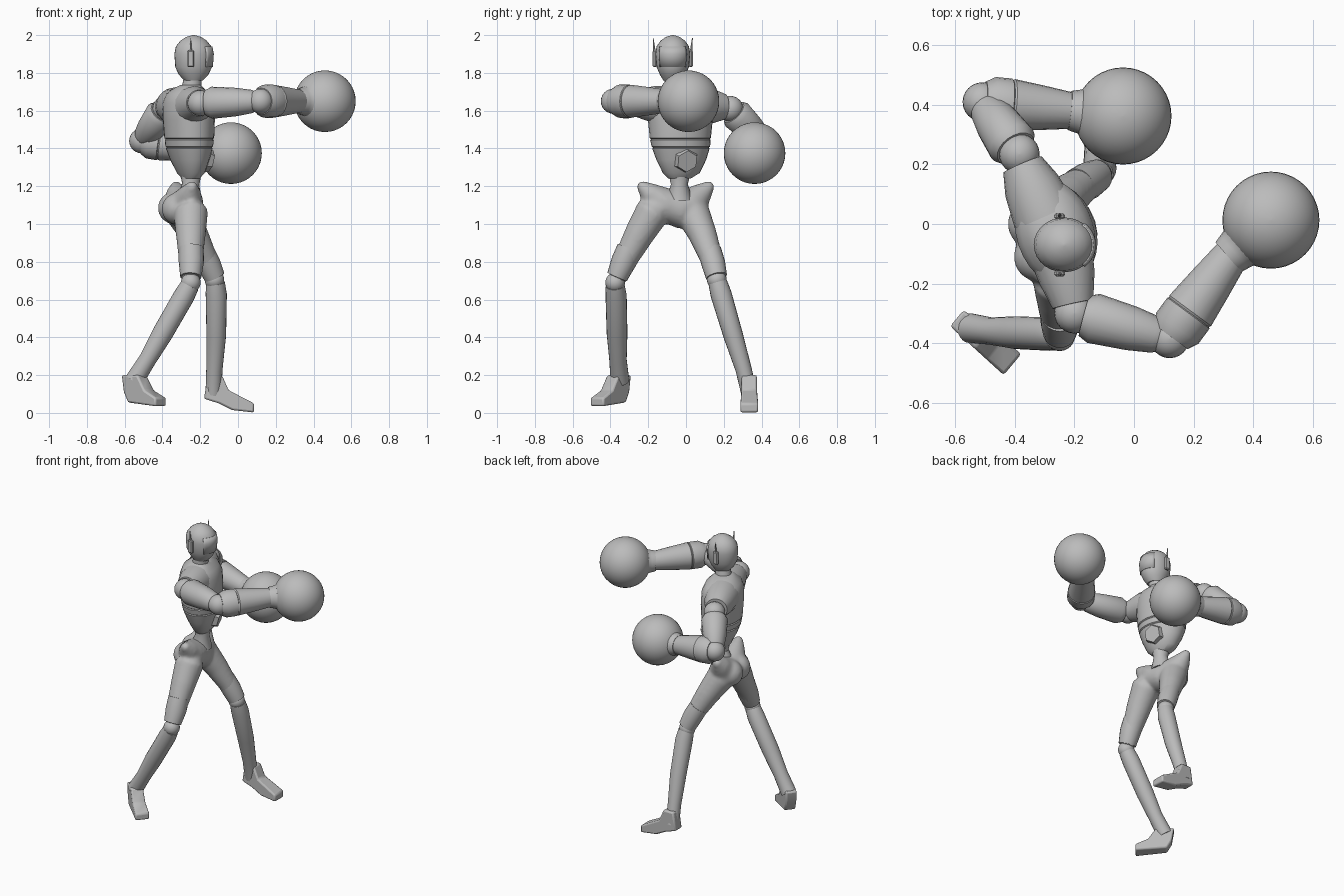
import bpy, bmesh
from math import sin, cos, pi, radians
from mathutils import Vector, Matrix

cube = bpy.data.objects.get("Cube")
if cube:
    bpy.data.objects.remove(cube, do_unlink=True)

grey = bpy.data.materials.new("plain grey")
grey.use_nodes = True
shade = (0.5, 0.5, 0.5, 1)
grey.diffuse_color = shade
grey.node_tree.nodes["Principled BSDF"].inputs["Base Color"].default_value = shade

YAW = radians(18)  # the trunk is twisted, right side leading


def finish(name, bm, angle=35):
    """Turn a bmesh into a shaded, coloured object."""
    bmesh.ops.recalc_face_normals(bm, faces=bm.faces[:])
    mesh = bpy.data.meshes.new(name)
    bm.to_mesh(mesh)
    bm.free()
    mesh.materials.append(grey)
    obj = bpy.data.objects.new(name, mesh)
    bpy.context.collection.objects.link(obj)
    bpy.ops.object.select_all(action="DESELECT")
    obj.select_set(True)
    bpy.context.view_layer.objects.active = obj
    bpy.ops.object.shade_smooth_by_angle(angle=radians(angle))
    return obj


def part(name, *pieces, angle=35):
    """Skin each piece, a list of rings, into a closed surface."""
    bm = bmesh.new()
    for rings in pieces:
        loops = [[bm.verts.new(p) for p in ring] for ring in rings]
        n = len(loops[0])
        for low, high in zip(loops, loops[1:]):
            for i in range(n):
                j = (i + 1) % n
                bm.faces.new((low[i], low[j], high[j], high[i]))
        bm.faces.new(loops[0])
        bm.faces.new(loops[-1])
    return finish(name, bm, angle)


def limb(rows, sides=20):
    """Round rings square to a path of (x, y, z, radius)."""
    pts = [Vector(r[:3]) for r in rows]
    rings = []
    for i, row in enumerate(rows):
        along = (pts[min(i + 1, len(pts) - 1)] - pts[max(i - 1, 0)]).normalized()
        ref = Vector((0, 0, 1)) if abs(along.z) < 0.75 else Vector((1, 0, 0))
        u = along.cross(ref).normalized()
        v = along.cross(u)
        rings.append([pts[i] + row[3] * (u * cos(2 * pi * k / sides) + v * sin(2 * pi * k / sides))
                      for k in range(sides)])
    return rings


def stack(rows, yaw=0, sides=28):
    """Level oval rings from (z, depth, width, x, y)."""
    turn = Matrix.Rotation(yaw, 3, "Z")
    return [[Vector((x, y, z)) + turn @ Vector((a * cos(2 * pi * k / sides), b * sin(2 * pi * k / sides), 0))
             for k in range(sides)] for z, a, b, x, y in rows]


def ball(x, y, z, r, steps=12):
    angles = [pi * (i + 0.05) / (steps + 0.1) for i in range(steps + 1)]
    return stack([(z - r * cos(t), r * sin(t), r * sin(t), x, y) for t in angles], sides=2 * steps)


# Head
hx, hy = -0.235, -0.07
skull = [(1.76, .05, .05), (1.79, .078, .068), (1.83, .097, .085), (1.9, .102, .092), (1.94, .094, .086),
         (1.97, .07, .065), (1.99, .04, .037), (2, .005, .005)]
part("head", stack([row + (hx, hy) for row in skull]))
part("neck", limb([(-.25, -.06, 1.69, .055), (hx, hy, 1.8, .045)]))

# Visor, a thin curved plate across the face
bm = bmesh.new()
cols = []
for k in range(13):
    t = radians(-50 + 100 * k / 12)
    cols.append([bm.verts.new((hx + (a + .005) * cos(t), hy + (b + .005) * sin(t), z))
                 for z, a, b in skull[2:5]])
for left, right in zip(cols, cols[1:]):
    for i in range(2):
        bm.faces.new((left[i], right[i], right[i + 1], left[i + 1]))
visor = finish("visor", bm)
solid = visor.modifiers.new("thickness", "SOLIDIFY")
solid.thickness = 0.009

# Ear pieces and antennae
for side, name in ((-1, "right"), (1, "left")):
    ey = hy + side * 0.096
    bm = bmesh.new()
    bmesh.ops.create_cube(bm, size=1, matrix=Matrix.LocRotScale((-.25, ey, 1.875), None, (.036, .022, .09)))
    bmesh.ops.bevel(bm, geom=bm.edges[:], offset=.007, segments=1, affect="EDGES")
    finish(name + "_ear", bm)
    part(name + "_antenna", limb([(-.25, ey, 1.9, .008), (-.25, ey + side * .008, 1.985, .002)], 6))

# Trunk with two seams, and the sockets the arms sit in
trunk = [(1.24, .045, .06, -.25, -.035), (1.27, .07, .1, -.25, -.025), (1.34, .1, .135, -.255, -.025),
         (1.4, .12, .155, -.258, -.027), (1.405, .115, .15, -.258, -.027), (1.41, .122, .158, -.258, -.027),
         (1.445, .126, .163, -.258, -.03), (1.45, .121, .158, -.258, -.03), (1.455, .128, .165, -.258, -.03),
         (1.55, .133, .175, -.26, -.03), (1.64, .13, .185, -.265, -.03), (1.69, .11, .16, -.265, -.035),
         (1.72, .075, .1, -.26, -.045), (1.735, .055, .06, -.25, -.06)]
part("torso", stack(trunk, YAW),
     limb([(-.3, .03, 1.62, .11), (-.345, .13, 1.625, .095), (-.375, .2, 1.62, .07)]),
     limb([(-.25, -.08, 1.62, .11), (-.225, -.18, 1.635, .095), (-.205, -.27, 1.64, .07)]))
part("waist", limb([(-.25, -.035, 1.28, .06), (-.25, -.035, 1.21, .045), (-.26, -.035, 1.13, .07)]))

# Six-sided plate on the belly
facing = Vector((cos(YAW), sin(YAW), -.25))
bm = bmesh.new()
place = Matrix.Translation((-.158, .003, 1.335)) @ facing.to_track_quat("Z", "Y").to_matrix().to_4x4()
bmesh.ops.create_cone(bm, cap_ends=True, segments=6, radius1=.068, radius2=.058, depth=.03, matrix=place)
finish("belly_plate", bm, 20)

# Hips and thighs fused into one smooth form
right_thigh = [(-.27, -.12, 1.12, .09), (-.25, -.18, 1.06, .092), (-.25, -.245, .95, .08), (-.25, -.31, .83, .066),
               (-.25, -.365, .71, .05)]
left_thigh = [(-.32, .0, 1.12, .09), (-.29, .04, 1.05, .09), (-.23, .09, .94, .075), (-.175, .13, .83, .062),
              (-.13, .16, .72, .05)]
pelvis = [(-.24, -.25, 1.215, .02), (-.25, -.2, 1.17, .055), (-.27, -.13, 1.11, .09), (-.29, -.04, 1.075, .1),
          (-.31, .04, 1.11, .09), (-.325, .09, 1.17, .055), (-.33, .14, 1.215, .02)]
hips = part("hips_and_thighs", limb(right_thigh), limb(left_thigh), limb(pelvis),
            ball(-.34, .0, 1.085, .085), ball(-.32, -.11, 1.08, .085))
fuse = hips.modifiers.new("fuse", "REMESH")
fuse.mode = "VOXEL"
fuse.voxel_size = 0.011
fuse.use_smooth_shade = True
soft = hips.modifiers.new("soften", "SMOOTH")
soft.iterations = 8

# Guards over the lower thighs, knees and shins
part("right_thigh_guard", limb([(-.248, -.3, .87, .066), (-.247, -.33, .8, .067), (-.25, -.365, .72, .056)]))
part("left_thigh_guard", limb([(-.19, .125, .86, .062), (-.155, .145, .79, .063), (-.125, .162, .72, .056)]))
part("right_knee", ball(-.25, -.375, .69, .052))
part("left_knee", ball(-.125, .163, .705, .052))
part("right_shin", limb([(-.255, -.375, .675, .05), (-.285, -.37, .62, .056), (-.4, -.365, .42, .055),
                         (-.48, -.36, .28, .046), (-.55, -.35, .17, .05)]))
part("left_shin", limb([(-.12, .168, .69, .05), (-.115, .185, .63, .056), (-.115, .25, .41, .052),
                        (-.125, .305, .23, .043), (-.13, .335, .1, .042)]))


def foot(name, heel, aim, profile, width):
    """Side outline given a width, wider at the toe."""
    aim = Vector(aim).normalized()
    across = Vector((-aim.y, aim.x, 0))
    rings = []
    for side in (-1, 1):
        rings.append([Vector(heel) + aim * u + across * side * width * (.8 + u) + Vector((0, 0, z))
                      for u, z in profile])
    obj = part(name, rings)
    bevel = obj.modifiers.new("soft edges", "BEVEL")
    bevel.width = 0.01
    bevel.segments = 2


foot("right_foot", (-.585, -.325, 0), (.77, -.64, 0),
     [(-.015, .2), (0, .11), (.03, .055), (.23, .035), (.23, .08), (.15, .12), (.1, .2)], .045)
foot("left_foot", (-.18, .335, 0), (1, 0, 0),
     [(.02, .2), (0, .075), (.08, .05), (.15, .015), (.265, .002), (.265, .05), (.13, .12), (.095, .2)], .045)

# Arms: shoulder ball, upper arm, elbow ball, forearm, cuff and round glove
arms = {
    "right": ((-.2, -.3, 1.64), (.12, -.385, 1.65), (.33, -.1, 1.65), (.46, .013, 1.65)),
    "left": ((-.385, .235, 1.61), (-.51, .41, 1.44), (-.2, .38, 1.39), (-.037, .363, 1.375)),
}


def span(a, b, *stops):
    """Rows along a line, each stop a (fraction, radius)."""
    a, b = Vector(a), Vector(b)
    return limb([(*a.lerp(b, t), r) for t, r in stops])


for name, (shoulder, elbow, wrist, hand) in arms.items():
    part(name + "_shoulder", ball(*shoulder, .068))
    part(name + "_upper_arm", span(shoulder, elbow, (.1, .07), (.2, .085), (.6, .075), (.85, .062), (.9, .055)))
    part(name + "_elbow", ball(*elbow, .066))
    part(name + "_forearm", span(elbow, wrist, (.02, .07), (.12, .088), (.3, .088), (.31, .083), (.33, .087),
                                 (.65, .075), (1, .06)))
    part(name + "_cuff", span(wrist, hand, (-.1, .066), (.05, .072), (.15, .076), (.3, .095), (.5, .13)))
    part(name + "_glove", ball(*hand, .163, 20))
